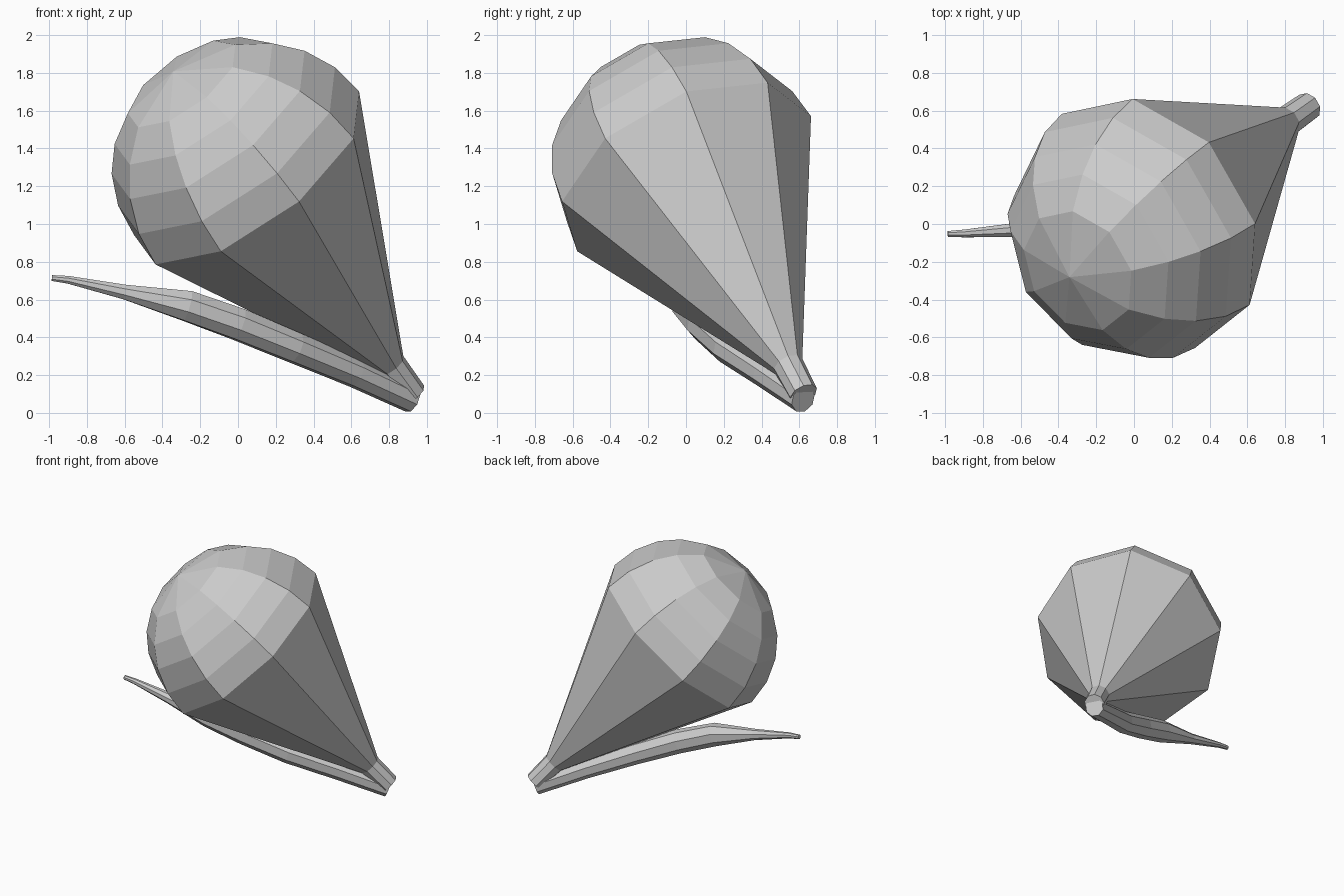
import bpy, bmesh, math
from mathutils import Vector

if "Cube" in bpy.data.objects:
    bpy.data.objects.remove(bpy.data.objects["Cube"])


def frame(n, hint):
    """Two unit vectors perpendicular to n, the first close to hint."""
    u = (hint - n * hint.dot(n)).normalized()
    return u, n.cross(u)


def ring(bm, center, n, hint, r, sides, offset=0.0):
    u, v = frame(n, hint)
    angles = [offset + 2 * math.pi * i / sides for i in range(sides)]
    return [bm.verts.new(center + r * (math.cos(a) * u + math.sin(a) * v)) for a in angles]


def bridge(bm, a, b):
    k = len(a)
    for i in range(k):
        bm.faces.new((a[i], a[(i + 1) % k], b[(i + 1) % k], b[i]))


def finish(bm, name):
    bmesh.ops.recalc_face_normals(bm, faces=bm.faces)
    me = bpy.data.meshes.new(name)
    bm.to_mesh(me)
    bm.free()
    ob = bpy.data.objects.new(name, me)
    bpy.context.collection.objects.link(ob)
    return ob


# Bulb: nine-sided dome, cone and short neck around a tilted axis
C = Vector((0.056, 0.003, 1.27))
axis = Vector((0.547, 0.391, -0.740)).normalized()
hint = Vector((0.806, 0.0, 0.59))
R = 0.727
profile = [(1.583, 0.078), (1.375, 0.083), (0.0, R)]
for deg in (15.5, 31, 45.5, 61.5):
    a = math.radians(deg)
    profile.append((-R * math.sin(a), R * math.cos(a)))

bm = bmesh.new()
rings = [ring(bm, C + axis * t, axis, hint, r, 9) for t, r in profile]
for a, b in zip(rings, rings[1:]):
    bridge(bm, a, b)
bm.faces.new(rings[0])
pole = bm.verts.new(C - axis * R)
last = rings[-1]
for i in range(9):
    bm.faces.new((last[i], last[(i + 1) % 9], pole))
finish(bm, "bulb")

# Stalk: tapered eight-sided tube sweeping out from the neck
path = [
    ((0.92, 0.62, 0.07), 0.072),
    ((0.62, 0.42, 0.21), 0.078),
    ((0.30, 0.22, 0.345), 0.085),
    ((0.00, 0.09, 0.47), 0.090),
    ((-0.27, 0.01, 0.567), 0.087),
    ((-0.60, -0.03, 0.64), 0.042),
    ((-0.90, -0.05, 0.705), 0.022),
    ((-0.985, -0.053, 0.714), 0.017),
]
pts = [Vector(p) for p, _ in path]
bm = bmesh.new()
rings = []
for i, (p, r) in enumerate(path):
    d = (pts[min(i + 1, len(pts) - 1)] - pts[max(i - 1, 0)]).normalized()
    rings.append(ring(bm, pts[i], d, Vector((0, 0, 1)), r, 8, math.pi / 8))
for a, b in zip(rings, rings[1:]):
    bridge(bm, a, b)
bm.faces.new(rings[0])
bm.faces.new(rings[-1])
finish(bm, "stalk")
